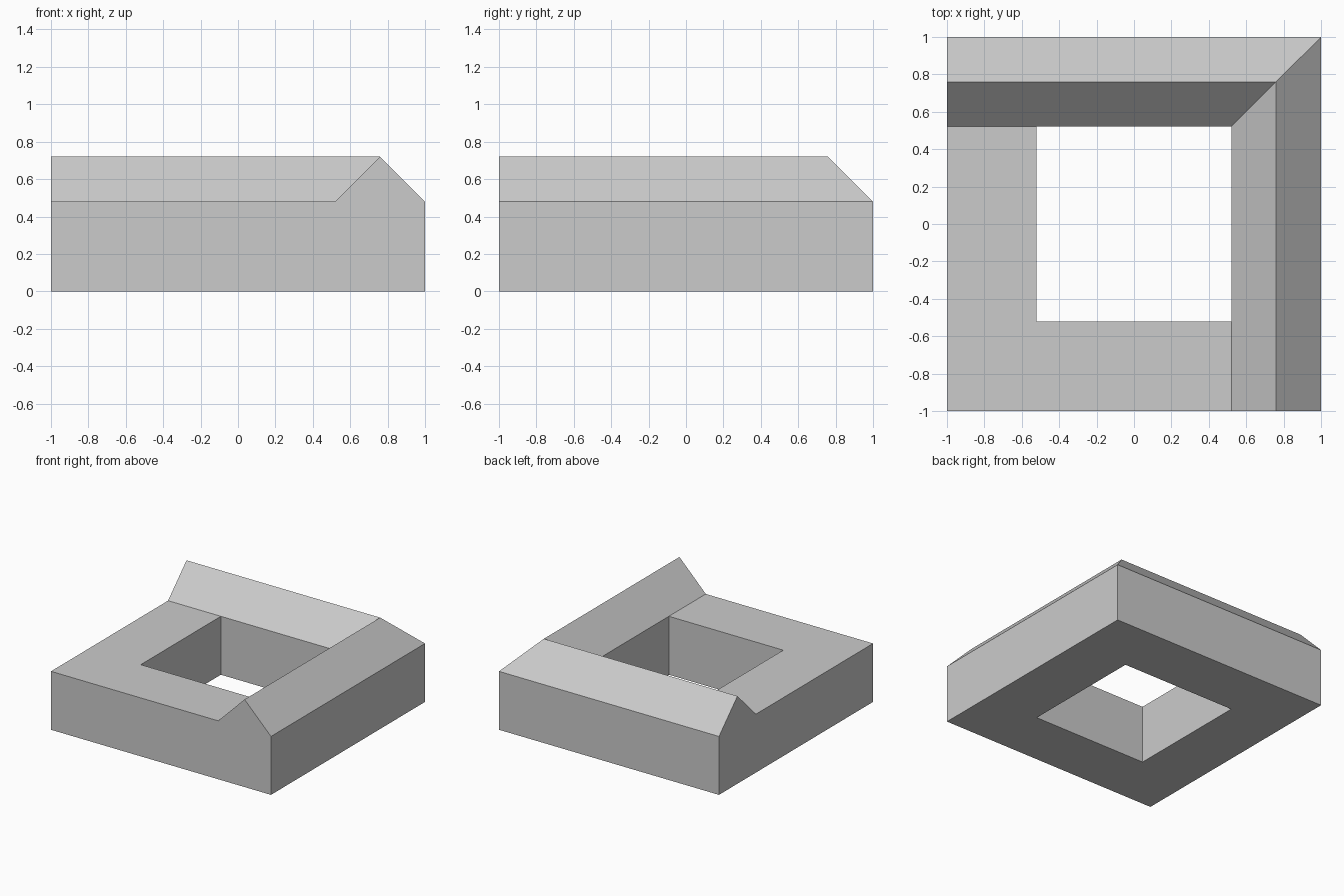
import bpy
import bmesh

cube = bpy.data.objects.get("Cube")
if cube:
    bpy.data.objects.remove(cube, do_unlink=True)

HALF, HOLE, DECK, PEAK = 1.0, 0.52, 0.48, 0.72
MID = (HALF + HOLE) / 2

grey = bpy.data.materials.new("light grey")
grey.use_nodes = True
colour = (0.6, 0.6, 0.6, 1)
grey.diffuse_color = colour
grey.node_tree.nodes["Principled BSDF"].inputs["Base Color"].default_value = colour

bm = bmesh.new()


def face(*points):
    bm.faces.new([bm.verts.new(p) for p in points])


def at(points, z):
    return [(x, y, z) for x, y in points]


def square(r):
    """Corners: back left, back right, front right, front left."""
    return [(-r, r), (r, r), (r, -r), (-r, -r)]


def ridge_path(r):
    """Path along the back, round the mitred corner, down the +x side."""
    return [(-HALF, r), (r, r), (r, -HALF)]


low_out, low_in = at(square(HALF), 0), at(square(HOLE), 0)
top_out, top_in = at(square(HALF), DECK), at(square(HOLE), DECK)
eave_out, eave_in = at(ridge_path(HALF), DECK), at(ridge_path(HOLE), DECK)
peak = at(ridge_path(MID), PEAK)

# Underside ring and walls of the square hole
for i in range(4):
    j = (i + 1) % 4
    face(low_out[i], low_out[j], low_in[j], low_in[i])
    face(low_in[i], low_in[j], top_in[j], top_in[i])

# Back and +x outer walls, with both slopes of the mitred ridge
for i in range(2):
    face(low_out[i], low_out[i + 1], top_out[i + 1], top_out[i])
    face(eave_out[i], eave_out[i + 1], peak[i + 1], peak[i])
face(eave_in[0], top_in[0], eave_in[1], peak[1], peak[0])
face(eave_in[1], top_in[2], eave_in[2], peak[2], peak[1])

# Left and front walls, each including a gable end
face(low_out[3], low_out[0], top_out[0], peak[0], eave_in[0], top_out[3])
face(low_out[2], low_out[3], top_out[3], eave_in[2], peak[2], top_out[2])

# Flat L-shaped deck
face(eave_in[0], top_in[0], top_in[3], top_out[3])
face(top_in[3], top_in[2], eave_in[2], top_out[3])

bmesh.ops.remove_doubles(bm, verts=bm.verts[:], dist=0.0001)
bmesh.ops.recalc_face_normals(bm, faces=bm.faces[:])

mesh = bpy.data.meshes.new("ridged_square_frame")
bm.to_mesh(mesh)
bm.free()
mesh.materials.append(grey)
bpy.context.collection.objects.link(bpy.data.objects.new("ridged_square_frame", mesh))
